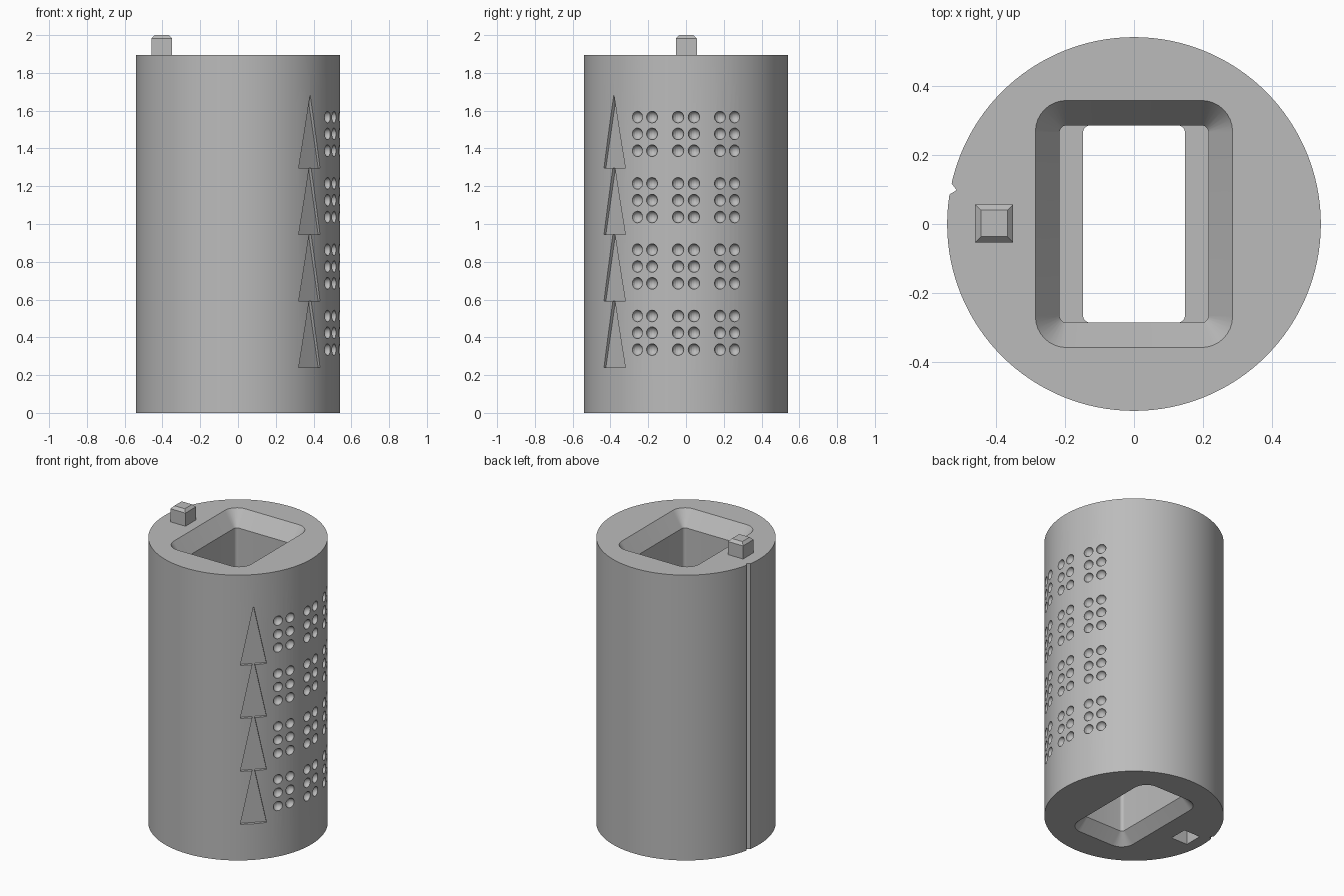
import bpy, bmesh, math
from mathutils import Matrix, Vector

cube = bpy.data.objects.get("Cube")
if cube:
    bpy.data.objects.remove(cube, do_unlink=True)

R, H = 0.54, 1.895        # body radius and height
PEG = Vector((-0.404, 0.002, 0))

grey = bpy.data.materials.new("plain_grey")
grey.use_nodes = True
grey.diffuse_color = (0.5, 0.5, 0.5, 1)
grey.node_tree.nodes["Principled BSDF"].inputs["Base Color"].default_value = (0.5, 0.5, 0.5, 1)


def make_object(name, bm):
    bmesh.ops.recalc_face_normals(bm, faces=bm.faces)
    mesh = bpy.data.meshes.new(name)
    bm.to_mesh(mesh)
    bm.free()
    mesh.materials.append(grey)
    obj = bpy.data.objects.new(name, mesh)
    bpy.context.collection.objects.link(obj)
    return obj


def loft(name, rings):
    """Closed solid through rings with equal point counts."""
    bm = bmesh.new()
    loops = [[bm.verts.new(p) for p in ring] for ring in rings]
    for a, b in zip(loops, loops[1:]):
        for i in range(len(a)):
            j = (i + 1) % len(a)
            bm.faces.new((a[i], a[j], b[j], b[i]))
    bm.faces.new(loops[0])
    bm.faces.new(loops[-1])
    return make_object(name, bm)


def rounded_rect(hx, hy, r, z, steps=8):
    pts = []
    for q, (sx, sy) in enumerate(((1, 1), (-1, 1), (-1, -1), (1, -1))):
        for k in range(steps + 1):
            a = math.pi / 2 * (q + k / steps)
            pts.append((sx * (hx - r) + r * math.cos(a), sy * (hy - r) + r * math.sin(a), z))
    return pts


def square(half, z):
    return [PEG + Vector((sx * half, sy * half, z)) for sx, sy in ((1, 1), (-1, 1), (-1, -1), (1, -1))]


def cut(target, cutter):
    mod = target.modifiers.new(cutter.name, "BOOLEAN")
    mod.operation = "DIFFERENCE"
    mod.solver = "EXACT"
    mod.object = cutter
    bpy.context.view_layer.objects.active = target
    bpy.ops.object.modifier_apply(modifier=mod.name)
    bpy.data.objects.remove(cutter, do_unlink=True)


# Round body with a V-shaped seam groove down one side
groove = math.radians(169.2)
half_groove = 0.03
outline = []
segments = 128
for i in range(segments):
    a = 2 * math.pi * i / segments
    if abs(a - groove) > half_groove + 0.008:
        outline.append((a, R))
outline += [(groove - half_groove, R), (groove, R - 0.018), (groove + half_groove, R)]
outline.sort()
body = loft("body", [[(r * math.cos(a), r * math.sin(a), z) for a, r in outline] for z in (0, H)])

# Through cavity: flared at both ends, with a ledge where it narrows
cut(body, loft("cavity_cutter", [
    rounded_rect(0.215, 0.355, 0.09, -0.05),
    rounded_rect(0.215, 0.355, 0.09, 0),
    rounded_rect(0.147, 0.285, 0.02, 0.07),
    rounded_rect(0.147, 0.285, 0.02, 0.4),
    rounded_rect(0.215, 0.285, 0.02, 0.4),
    rounded_rect(0.215, 0.285, 0.02, H - 0.1),
    rounded_rect(0.285, 0.357, 0.09, H),
    rounded_rect(0.285, 0.357, 0.09, H + 0.05)]))

# Socket under the body, matching the peg on top
cut(body, loft("socket_cutter", [square(0.06, -0.05), square(0.06, 0.11)]))

# Engraved stack of tree tiers on the diagonal
tier, tall, wide = 0.352, 0.39, 0.08
side = []
for k in range(4):
    base = 0.24 + k * tier
    side.append((wide, base))
    if k < 3:
        side.append((wide * (1 - tier / tall), base + tier))
tree = side + [(0, 0.24 + 3 * tier + tall)] + [(-u, z) for u, z in reversed(side)]
turn = Matrix.Rotation(math.radians(-45), 4, "Z")
cut(body, loft("tree_cutter", [[turn @ Vector((d, u, z)) for u, z in tree] for d in (R - 0.02, R + 0.06)]))

# Bowl-shaped dimples: three columns by four rows of two-by-three windows
bm = bmesh.new()
for row in range(4):
    for column in (-24, 0, 24):
        for step in range(3):
            for offset in (-4.5, 4.5):
                a = math.radians(column + offset)
                spot = Vector((R * math.cos(a), R * math.sin(a), 0.335 + row * 0.351 + step * 0.089))
                bmesh.ops.create_uvsphere(bm, u_segments=16, v_segments=10, radius=0.031,
                                          matrix=Matrix.Translation(spot))
cut(body, make_object("dimple_cutter", bm))

# Locating peg with a chamfered tip
peg = loft("locating_peg", [square(0.055, H - 0.01), square(0.055, 1.982), square(0.038, 2.0)])

for obj in (body, peg):
    bpy.ops.object.select_all(action="DESELECT")
    obj.select_set(True)
    bpy.context.view_layer.objects.active = obj
    bpy.ops.object.shade_smooth_by_angle(angle=math.radians(20))
